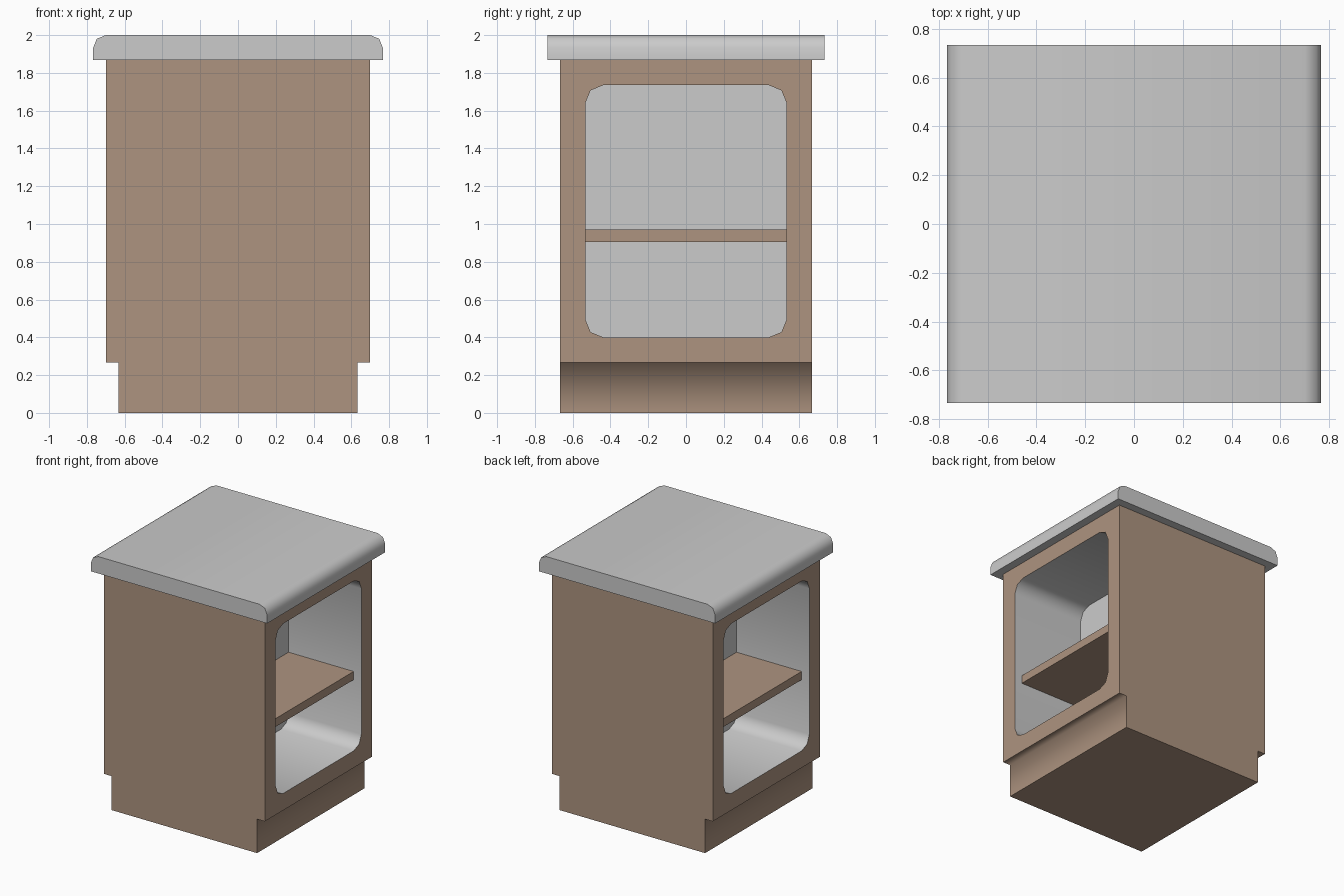
import bpy
import bmesh
from math import pi, cos, sin, radians

if "Cube" in bpy.data.objects:
    bpy.data.objects.remove(bpy.data.objects["Cube"], do_unlink=True)


def make_material(name, rgb):
    mat = bpy.data.materials.new(name)
    mat.use_nodes = True
    mat.diffuse_color = (*rgb, 1)
    mat.node_tree.nodes["Principled BSDF"].inputs["Base Color"].default_value = (*rgb, 1)
    return mat


WOOD = make_material("warm brown wood", (0.423, 0.296, 0.216))
GREY = make_material("light grey", (0.597, 0.597, 0.597))


def arc(cu, cv, radius, start):
    """Quarter circle in two segments, counter-clockwise from start."""
    return [(cu + radius * cos(start + i * pi / 4), cv + radius * sin(start + i * pi / 4))
            for i in range(3)]


def prism(name, profile, place, start, end, mats, index=0):
    """Extrude a 2D profile; place(u, v, t) maps it into space."""
    bm = bmesh.new()
    lower = bm.faces.new([bm.verts.new(place(u, v, start)) for u, v in profile])
    out = bmesh.ops.extrude_face_region(bm, geom=[lower], use_keep_orig=True)
    shift = place(0, 0, end - start)
    verts = [g for g in out["geom"] if isinstance(g, bmesh.types.BMVert)]
    bmesh.ops.translate(bm, verts=verts, vec=shift)
    bmesh.ops.recalc_face_normals(bm, faces=bm.faces)
    for face in bm.faces:
        face.material_index = index
    mesh = bpy.data.meshes.new(name)
    bm.to_mesh(mesh)
    bm.free()
    for mat in mats:
        mesh.materials.append(mat)
    obj = bpy.data.objects.new(name, mesh)
    bpy.context.collection.objects.link(obj)
    return obj


def along_y(u, v, t):
    return (u, t, v)


def along_x(u, v, t):
    return (t, u, v)


def smooth_with_sharp_edges(obj, keep_soft=lambda edge: False):
    bm = bmesh.new()
    bm.from_mesh(obj.data)
    for face in bm.faces:
        face.smooth = True
    for edge in bm.edges:
        edge.smooth = edge.calc_face_angle(0) < radians(50) or keep_soft(edge)
    bm.to_mesh(obj.data)
    bm.free()


# Cabinet body with a recessed plinth on both open sides
SIDE, PLINTH, STEP, BODY_TOP, DEPTH = 0.7, 0.633, 0.267, 1.867, 0.667
half = [(PLINTH, 0), (PLINTH, STEP), (SIDE, STEP), (SIDE, BODY_TOP)]
outline = half + [(-x, z) for x, z in reversed(half)]
body = prism("cabinet_body", outline, along_y, -DEPTH, DEPTH, [WOOD, GREY])

# Rounded recesses on both sides, leaving a central divider
HALF_W, LOW, HIGH, R = 0.533, 0.4, 1.735, 0.095
opening = (arc(HALF_W - R, HIGH - R, R, 0) + arc(R - HALF_W, HIGH - R, R, pi / 2)
           + arc(R - HALF_W, LOW + R, R, pi) + arc(HALF_W - R, LOW + R, R, 1.5 * pi))
DIVIDER = 0.067
for side in (-1, 1):
    cutter = prism("recess_cutter", opening, along_x, side * DIVIDER, side * 0.8, [WOOD, GREY], 1)
    cutter.hide_render = True
    cut = body.modifiers.new("recess", "BOOLEAN")
    cut.operation = "DIFFERENCE"
    cut.solver = "EXACT"
    cut.object = cutter
    bpy.context.view_layer.objects.active = body
    bpy.ops.object.modifier_apply(modifier=cut.name)
    bpy.data.objects.remove(cutter, do_unlink=True)


def plinth_corner(edge):
    return all(abs(v.co.z - STEP) < 0.001 and abs(abs(v.co.x) - PLINTH) < 0.001
               for v in edge.verts)


smooth_with_sharp_edges(body, plinth_corner)

# One shelf in each recess
shelf_profile = [(-HALF_W, 0.905), (HALF_W, 0.905), (HALF_W, 0.97), (-HALF_W, 0.97)]
for side, label in ((-1, "right"), (1, "left")):
    prism(label + "_shelf", shelf_profile, along_x, side * DIVIDER, side * PLINTH, [WOOD])

# Worktop with rounded upper edges on the open sides
TOP_W, TOP_D, TOP_R = 0.767, 0.733, 0.067
top_profile = ([(-TOP_W, BODY_TOP), (TOP_W, BODY_TOP)]
               + arc(TOP_W - TOP_R, 2 - TOP_R, TOP_R, 0)
               + arc(TOP_R - TOP_W, 2 - TOP_R, TOP_R, pi / 2))
worktop = prism("worktop", top_profile, along_y, -TOP_D, TOP_D, [GREY])
smooth_with_sharp_edges(worktop)
